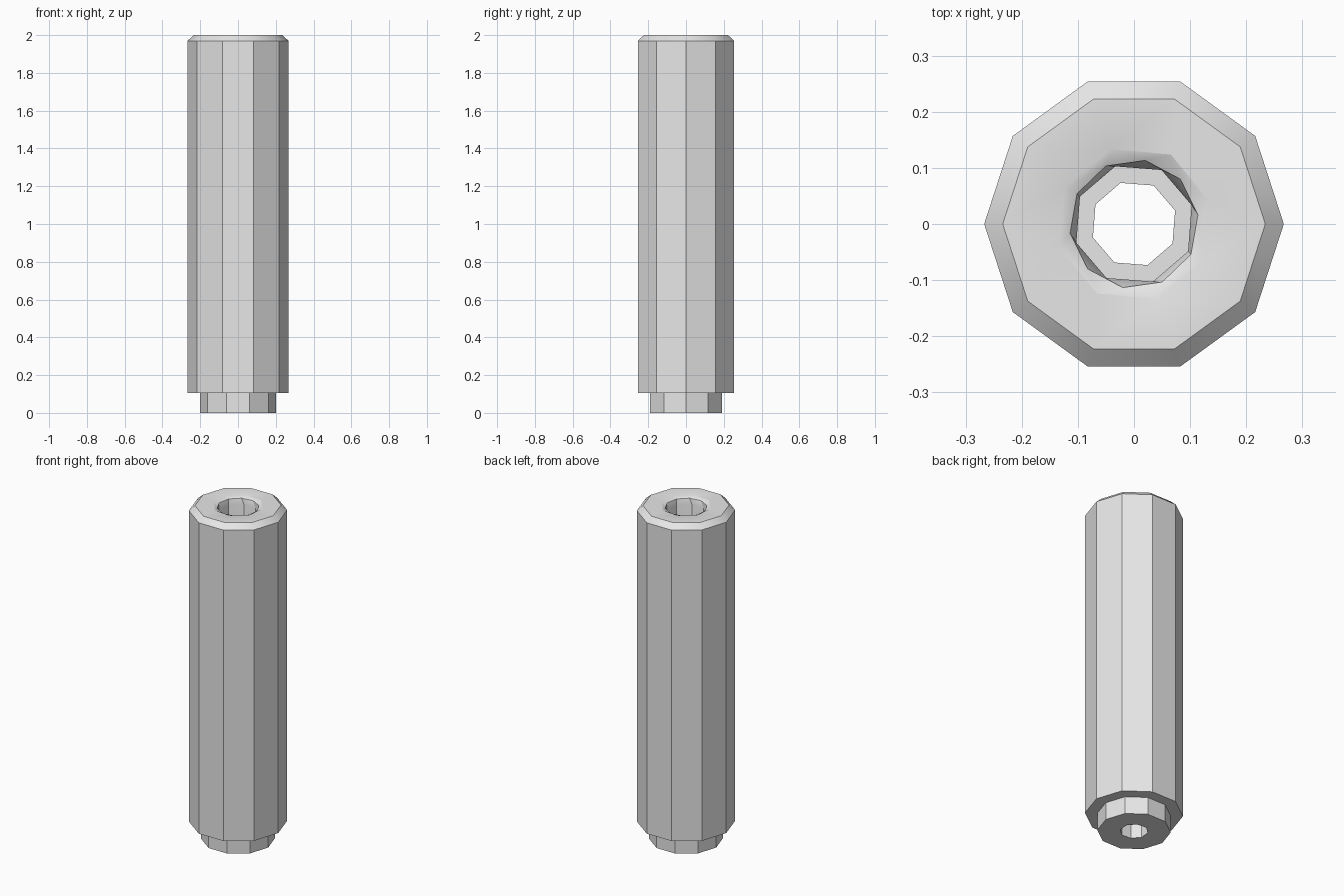
import bpy
import bmesh
from math import cos, sin, radians

old = bpy.data.objects.get("Cube")
if old:
    bpy.data.objects.remove(old, do_unlink=True)

# One grey material
grey = bpy.data.materials.new("plain_grey")
grey.use_nodes = True
colour = (0.8, 0.8, 0.8, 1)
grey.diffuse_color = colour
grey.node_tree.nodes["Principled BSDF"].inputs["Base Color"].default_value = colour

bm = bmesh.new()


def ring(sides, radius, turn, z):
    """Polygon of vertices, each kept with its angle."""
    angles = [turn + 360 * k / sides for k in range(sides)]
    return [(a, bm.verts.new((radius * cos(radians(a)), radius * sin(radians(a)), z)))
            for a in angles]


def stitch(a, b):
    """Join two rings: quads where the counts match, else triangles by angle."""
    na, nb = len(a), len(b)
    i = j = 0

    def vert(r, k):
        return r[k % len(r)][1]

    def mid(r, k):
        return r[0][0] + 360 * (k + 0.5) / len(r)

    while i < na or j < nb:
        if na == nb:
            bm.faces.new((vert(a, i), vert(a, i + 1), vert(b, j + 1), vert(b, j)))
            i, j = i + 1, j + 1
        elif j == nb or (i < na and mid(a, i) <= mid(b, j)):
            bm.faces.new((vert(a, i), vert(a, i + 1), vert(b, j)))
            i += 1
        else:
            bm.faces.new((vert(a, i), vert(b, j + 1), vert(b, j)))
            j += 1


# Closed section: foot collar, sleeve, bevelled rim, countersink, stepped bore
rings = [ring(*r) for r in (
    (10, 0.20, 0, 0),
    (10, 0.20, 0, 0.105),
    (10, 0.267, 0, 0.105),
    (10, 0.267, 0, 1.97),
    (10, 0.234, 0, 2),
    (8, 0.14, 17, 2),
    (10, 0.115, 8, 1.99),
    (8, 0.108, 18, 1.96),
    (8, 0.108, 18, 0.105),
    (8, 0.077, 18, 0.105),
    (8, 0.077, 18, 0),
)]
for k, loop in enumerate(rings):
    stitch(loop, rings[(k + 1) % len(rings)])

bmesh.ops.recalc_face_normals(bm, faces=bm.faces)
mesh = bpy.data.meshes.new("hollow_sleeve")
bm.to_mesh(mesh)
bm.free()
mesh.materials.append(grey)
sleeve = bpy.data.objects.new("hollow_sleeve", mesh)
bpy.context.collection.objects.link(sleeve)

# Smooth the bevel and countersink, keep the sides faceted
bpy.ops.object.select_all(action='DESELECT')
sleeve.select_set(True)
bpy.context.view_layer.objects.active = sleeve
bpy.ops.object.shade_smooth_by_angle(angle=radians(30))
